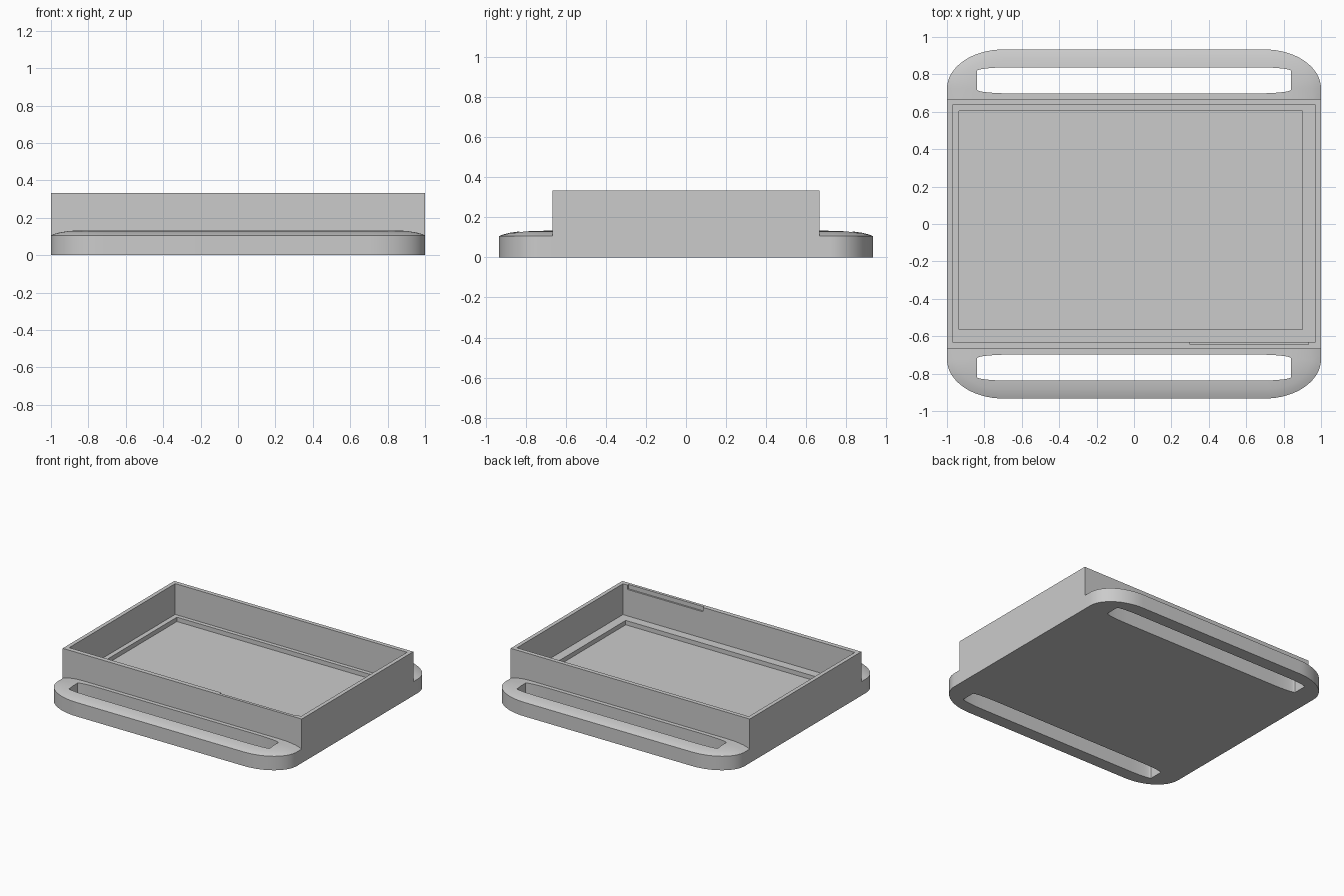
import bpy, bmesh
from math import sin, cos, pi

if "Cube" in bpy.data.objects:
    bpy.data.objects.remove(bpy.data.objects["Cube"])

grey = bpy.data.materials.new("light_grey")
grey.use_nodes = True
grey.diffuse_color = (0.6, 0.6, 0.6, 1)
grey.node_tree.nodes["Principled BSDF"].inputs["Base Color"].default_value = grey.diffuse_color


def from_rings(name, rings):
    """Closed solid through matching rings of points, capped at both ends."""
    bm = bmesh.new()
    loops = [[bm.verts.new(p) for p in ring] for ring in rings]
    n = len(loops[0])
    for low, high in zip(loops, loops[1:]):
        for i in range(n):
            j = (i + 1) % n
            bm.faces.new((low[i], low[j], high[j], high[i]))
    bm.faces.new(loops[0][::-1])
    bm.faces.new(loops[-1])
    bmesh.ops.recalc_face_normals(bm, faces=bm.faces)
    mesh = bpy.data.meshes.new(name)
    bm.to_mesh(mesh)
    bm.free()
    obj = bpy.data.objects.new(name, mesh)
    bpy.context.collection.objects.link(obj)
    mesh.materials.append(grey)
    return obj


def block(name, x, y, z):
    return from_rings(name, [[(x[0], y[0], h), (x[1], y[0], h),
                              (x[1], y[1], h), (x[0], y[1], h)] for h in z])


def arc(cx, cy, rx, ry, start, steps):
    """Quarter ellipse, counter-clockwise from the start angle."""
    return [(cx + rx * cos(start + pi / 2 * i / steps),
             cy + ry * sin(start + pi / 2 * i / steps)) for i in range(steps + 1)]


def apply_modifiers(obj):
    bpy.ops.object.select_all(action="DESELECT")
    obj.select_set(True)
    bpy.context.view_layer.objects.active = obj
    for mod in list(obj.modifiers):
        bpy.ops.object.modifier_apply(modifier=mod.name)


def cut(obj, cutter):
    cutter.hide_render = True
    mod = obj.modifiers.new("cut", "BOOLEAN")
    mod.operation = "DIFFERENCE"
    mod.solver = "EXACT"
    mod.object = cutter
    apply_modifiers(obj)
    bpy.data.objects.remove(cutter)


# Open tray with a stepped floor and a shallow notch in the front rim
WALL = 0.667
tray = block("tray", (-1, 1), (-WALL, WALL), (0, 0.333))
cut(tray, block("cavity", (-0.97, 0.97), (-0.632, 0.635), (0.1, 0.5)))
cut(tray, block("floor_recess", (-0.935, 0.9), (-0.565, 0.605), (0.067, 0.3)))
cut(tray, block("rim_notch", (0.3, 0.933), (-0.645, -0.6), (0.3, 0.5)))


# Strap flange: rounded outline, top edge softened by inset rings
def flange_ring(inset, z):
    rx, ry = 0.3 - inset, 0.21 - inset
    right = arc(0.7, 0.723, rx, ry, 0, 16)
    left = [(-x, y) for x, y in reversed(right)]
    pts = [(1 - inset, WALL)] + right + left + [(inset - 1, WALL)]
    return [(x, y, z) for x, y in pts]


flange = from_rings("strap_flanges", [
    flange_ring(d, z) for d, z in
    ((0, 0), (0, 0.106), (0.02, 0.114), (0.05, 0.122),
     (0.09, 0.128), (0.13, 0.132), (0.18, 0.133))])

# Strap slot through the flange
corner_x, corner_y, rx, ry = 0.65, 0.05, 0.19, 0.02
outline = []
for k, (sx, sy) in enumerate(((1, 1), (-1, 1), (-1, -1), (1, -1))):
    outline += arc(sx * corner_x, 0.768 + sy * corner_y, rx, ry, k * pi / 2, 8)
cut(flange, from_rings("strap_slot", [[(x, y, z) for x, y in outline] for z in (-0.1, 0.3)]))

# Same flange on the front side
mirror = flange.modifiers.new("mirror", "MIRROR")
mirror.use_axis = (False, True, False)
mirror.use_mirror_merge = False
apply_modifiers(flange)
bpy.ops.object.shade_smooth_by_angle(angle=pi / 6)
